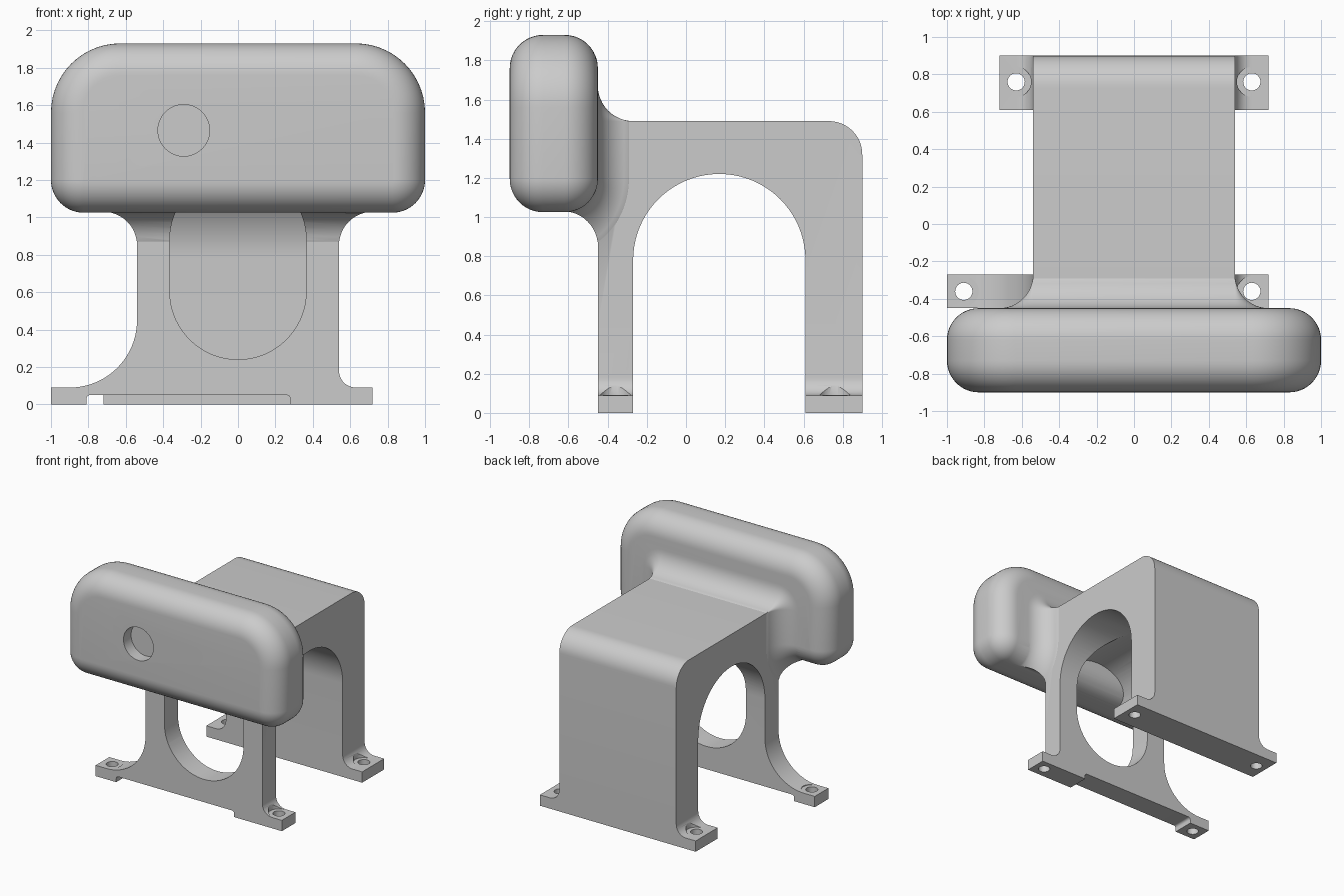
import bpy, bmesh
from math import sin, cos, acos, radians, pi

if "Cube" in bpy.data.objects:
    bpy.data.objects.remove(bpy.data.objects["Cube"])


def arc(cx, cy, r, a0, a1, n=12):
    return [(cx + r * cos(radians(a0 + (a1 - a0) * i / n)),
             cy + r * sin(radians(a0 + (a1 - a0) * i / n))) for i in range(n + 1)]


def loft(name, loops, tips=None):
    """Skin closed loops; close the ends with flat caps or with fans to two tips."""
    bm = bmesh.new()
    rings = [[bm.verts.new(p) for p in loop] for loop in loops]
    n = len(rings[0])
    for a, b in zip(rings, rings[1:]):
        for i in range(n):
            j = (i + 1) % n
            bm.faces.new((a[i], a[j], b[j], b[i]))
    for k, ring in enumerate((rings[0], rings[-1])):
        if tips:
            t = bm.verts.new(tips[k])
            for i in range(n):
                bm.faces.new((ring[i], ring[(i + 1) % n], t))
        else:
            bm.faces.new(ring)
    bmesh.ops.recalc_face_normals(bm, faces=bm.faces)
    if bm.calc_volume(signed=True) < 0:
        bmesh.ops.reverse_faces(bm, faces=bm.faces)
    me = bpy.data.meshes.new(name)
    bm.to_mesh(me)
    bm.free()
    ob = bpy.data.objects.new(name, me)
    bpy.context.collection.objects.link(ob)
    return ob


def prism(name, pts, axis, a, b):
    put = {'x': lambda p, t: (t, p[0], p[1]),
           'y': lambda p, t: (p[0], t, p[1]),
           'z': lambda p, t: (p[0], p[1], t)}[axis]
    return loft(name, [[put(p, t) for p in pts] for t in (a, b)])


def combine(target, other, op):
    m = target.modifiers.new(op, 'BOOLEAN')
    m.operation, m.object, m.solver = op, other, 'EXACT'
    bpy.context.view_layer.update()
    result = bpy.data.meshes.new_from_object(target.evaluated_get(bpy.context.evaluated_depsgraph_get()))
    target.modifiers.clear()
    target.data = result
    bpy.data.objects.remove(other)


# Arched body, side profile (y, z)
body = prism("arched_body",
             [(-.45, 0), (-.45, 1.49)] + arc(.73, 1.32, .17, 90, 0)[0:] + [(.90, 0), (.61, 0)]
             + arc(.17, .78, .44, 0, 180, 40) + [(-.27, 0)], 'x', -.54, .54)

# Feet with concave fillets into the legs, front profile (x, z)
right_side = arc(.63, .18, .09, 180, 270) + [(.72, .09), (.72, 0)]
left_long = [(-1, 0), (-1, .09)] + arc(-.90, .45, .36, 270, 360, 20)
left_short = [(-x, z) for x, z in reversed(right_side)]
combine(body, prism("front_foot", left_long + [(.54, .45)] + right_side, 'y', -.45, -.27), 'UNION')
combine(body, prism("back_foot", left_short + right_side, 'y', .61, .90), 'UNION')


# Flared fillet between body and head: loops following the head's back and underside
def flare_loop(s, g):
    r, x = .17 + s, .54 + g
    phi = acos((.17 - g) / r)
    side = []
    for i in range(17):
        t = phi * i / 16
        side.append((x, -.62 + r * cos(t), 1.20 - r * sin(t) / sin(phi) * (r / (.17 + s))))
    c = max(g, .003)
    top = [(px, -.45 + s, pz) for px, pz in arc(x - c, 1.49 + g - c, c, 90, 0, 8)]
    half = top + side
    return half + [(-px, py, pz) for px, py, pz in reversed(half)]


F = .18
layers = [(-.03, F)]
layers += [(F * (1 - cos(i * pi / 24)), F * (1 - sin(i * pi / 24))) for i in range(12)]
layers.append((.178, -.012))
flare = loft("head_flare", [flare_loop(s, g) for s, g in layers],
             [(0, -.62, 1.22), (0, -.36, 1.20)])
combine(body, flare, 'UNION')

# Window in the front leg and notch under the front foot
window = arc(0, .605, .365, 180, 360, 36) + arc(0, .88, .365, 0, 180, 36)
combine(body, prism("window_cut", window, 'y', -.75, .165), 'DIFFERENCE')
notch = [(-.81, -.1)] + arc(-.79, .03, .02, 180, 90, 4) + arc(.26, .03, .02, 90, 0, 4) + [(.28, -.1)]
combine(body, prism("notch_cut", notch, 'y', -.6, -.2), 'DIFFERENCE')

# Screw holes with spot faces in the fillets
for x, y in ((-.91, -.36), (.63, -.36), (-.63, .76), (.63, .76)):
    for r, z0, z1 in ((.046, -.1, .2), (.08, .0905, .3)):
        combine(body, prism("hole_cut", arc(x, y, r, 0, 360, 32)[:-1], 'z', z0, z1), 'DIFFERENCE')


# Rounded head
def head_outline(d):
    rt, rb = .37 - d, .175 - d
    return (arc(.63, 1.56, rt, 0, 90, 14) + arc(-.63, 1.56, rt, 90, 180, 14)
            + arc(-.825, 1.20, rb, 180, 270, 14) + arc(.825, 1.20, rb, 270, 360, 14))


E = .17
steps = [(E * (1 - sin(i * pi / 24)), E * (1 - cos(i * pi / 24))) for i in range(12, -1, -1)]
rings = [(-.90 + E - E * cos(i * pi / 24), E - E * sin(i * pi / 24)) for i in range(13)]
rings += [(-1.35 - y, d) for y, d in reversed(rings)]
head = loft("rounded_head", [[(x, y, z) for x, z in head_outline(d)] for y, d in rings])
combine(head, prism("lens_cut", arc(-.29, 1.465, .138, 0, 360, 48)[:-1], 'y', -1, -.80), 'DIFFERENCE')
combine(body, head, 'UNION')

# Smooth shading with sharp edges kept
bpy.ops.object.select_all(action='DESELECT')
body.select_set(True)
bpy.context.view_layer.objects.active = body
bpy.ops.object.shade_smooth_by_angle(angle=radians(30))
